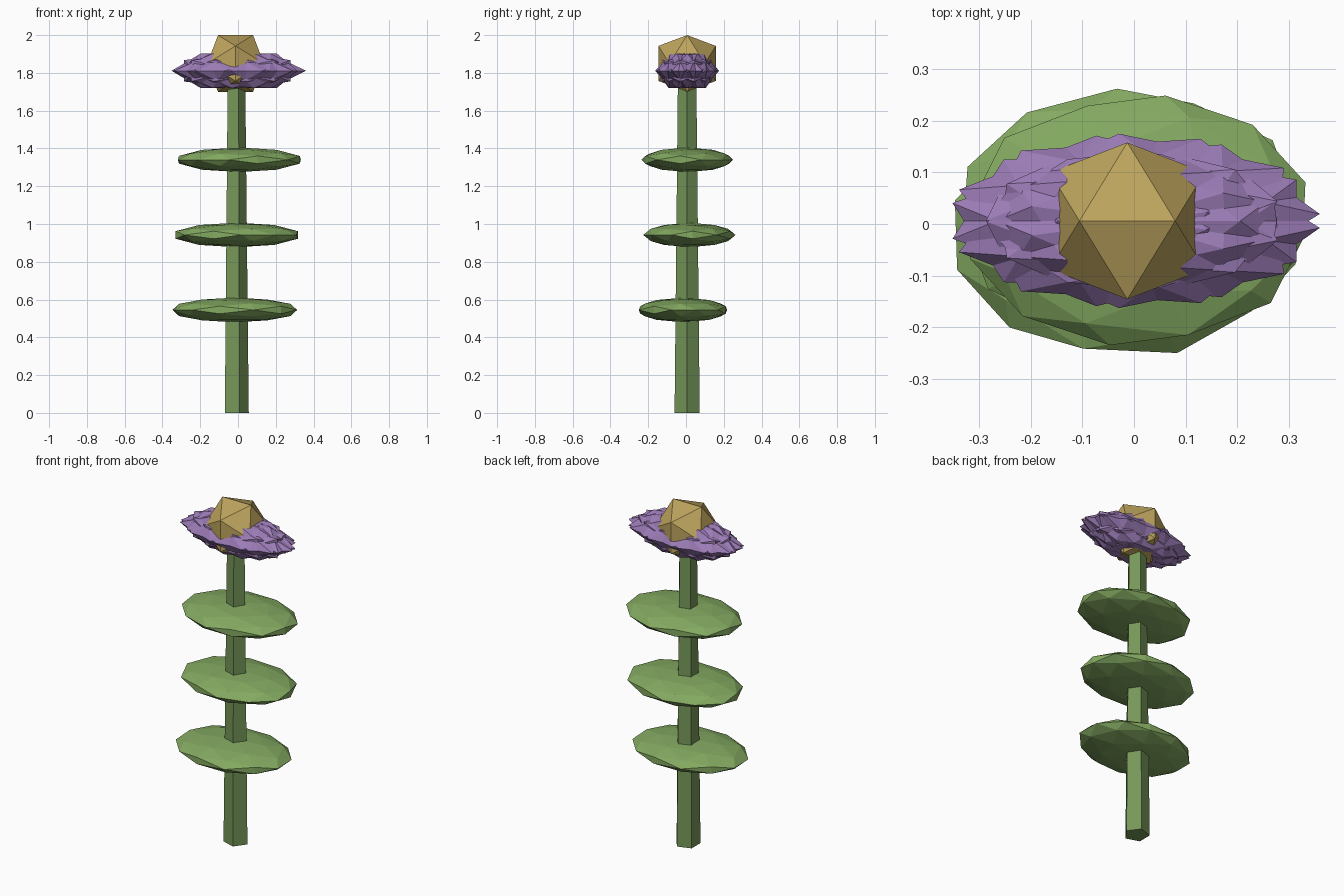
import bpy, bmesh
from math import pi, sin, cos, sqrt
from mathutils import Vector, Matrix

if "Cube" in bpy.data.objects:
    bpy.data.objects.remove(bpy.data.objects["Cube"])

CX, CY = -0.013, 0.006        # stem axis


def material(name, rgb):
    m = bpy.data.materials.new(name)
    m.diffuse_color = (*rgb, 1)
    m.use_nodes = True
    m.node_tree.nodes["Principled BSDF"].inputs["Base Color"].default_value = m.diffuse_color
    return m


stem_green = material("stem_green", (0.18, 0.31, 0.10))
leaf_green = material("leaf_green", (0.23, 0.40, 0.12))
purple = material("petal_purple", (0.33, 0.20, 0.47))
gold = material("gold", (0.51, 0.37, 0.11))


def ico_points(fine=False):
    """Unit icosahedron with a level edge on top; fine adds the edge midpoints."""
    p = (1 + sqrt(5)) / 2
    pts = []
    for a in (-1, 1):
        for b in (-p, p):
            pts += [Vector((a, 0, b)), Vector((0, b, a)), Vector((b, a, 0))]
    if fine:
        pts += [(u + v) / 2 for i, u in enumerate(pts) for v in pts[:i]
                if (u - v).length < 2.1]
    return [v.normalized() for v in pts]


def add_ico(bm, centre, size, spin=0, fine=False):
    """Spin the solid first, then squash it along the world axes."""
    mat = Matrix.Translation(centre) @ Matrix.Diagonal((*size, 1)) @ Matrix.Rotation(spin, 4, 'Z')
    verts = [bm.verts.new(mat @ v) for v in ico_points(fine)]
    bmesh.ops.convex_hull(bm, input=verts)


def finish(name, bm, mat):
    bmesh.ops.recalc_face_normals(bm, faces=bm.faces[:])
    me = bpy.data.meshes.new(name)
    bm.to_mesh(me)
    bm.free()
    me.materials.append(mat)
    ob = bpy.data.objects.new(name, me)
    bpy.context.collection.objects.link(ob)
    return ob


# Tapered five-sided stem, one corner towards +x
bm = bmesh.new()
bmesh.ops.create_cone(bm, cap_ends=True, segments=5, radius1=0.07, radius2=0.051, depth=1.8)
corner = max(bm.verts, key=lambda v: (v.co.x, v.co.y)).co
turn = Matrix.Rotation(-Vector((1, 0)).angle_signed(corner.xy) * -1, 4, 'Z')
bmesh.ops.transform(bm, matrix=Matrix.Translation((CX, CY, 0.9)) @ turn, verts=bm.verts)
finish("stem", bm, stem_green)

# Three flat faceted leaves, each slightly off the stem axis
for i, (x, y, z, spin) in enumerate([(-0.017, -0.016, 0.545, 0.3),
                                     (-0.007, 0.018, 0.942, 2.2),
                                     (0.007, 0.007, 1.34, 4.0)]):
    bm = bmesh.new()
    add_ico(bm, (x, y, z), (0.341, 0.245, 0.065), spin, fine=True)
    finish(f"leaf_{i + 1}", bm, leaf_green)

# Ring of overlapping squashed petals
bm = bmesh.new()
N = 11
for k in range(N):
    a = 2 * pi * k / N
    add_ico(bm, (0.03 * cos(a), CY + 0.02 * sin(a), 1.811), (0.335, 0.152, 0.107), a)
finish("petals", bm, purple)

# Golden flower centre
bm = bmesh.new()
add_ico(bm, (CX, CY, 1.85), (0.1765, 0.1785, 0.1763))
finish("flower_centre", bm, gold)
